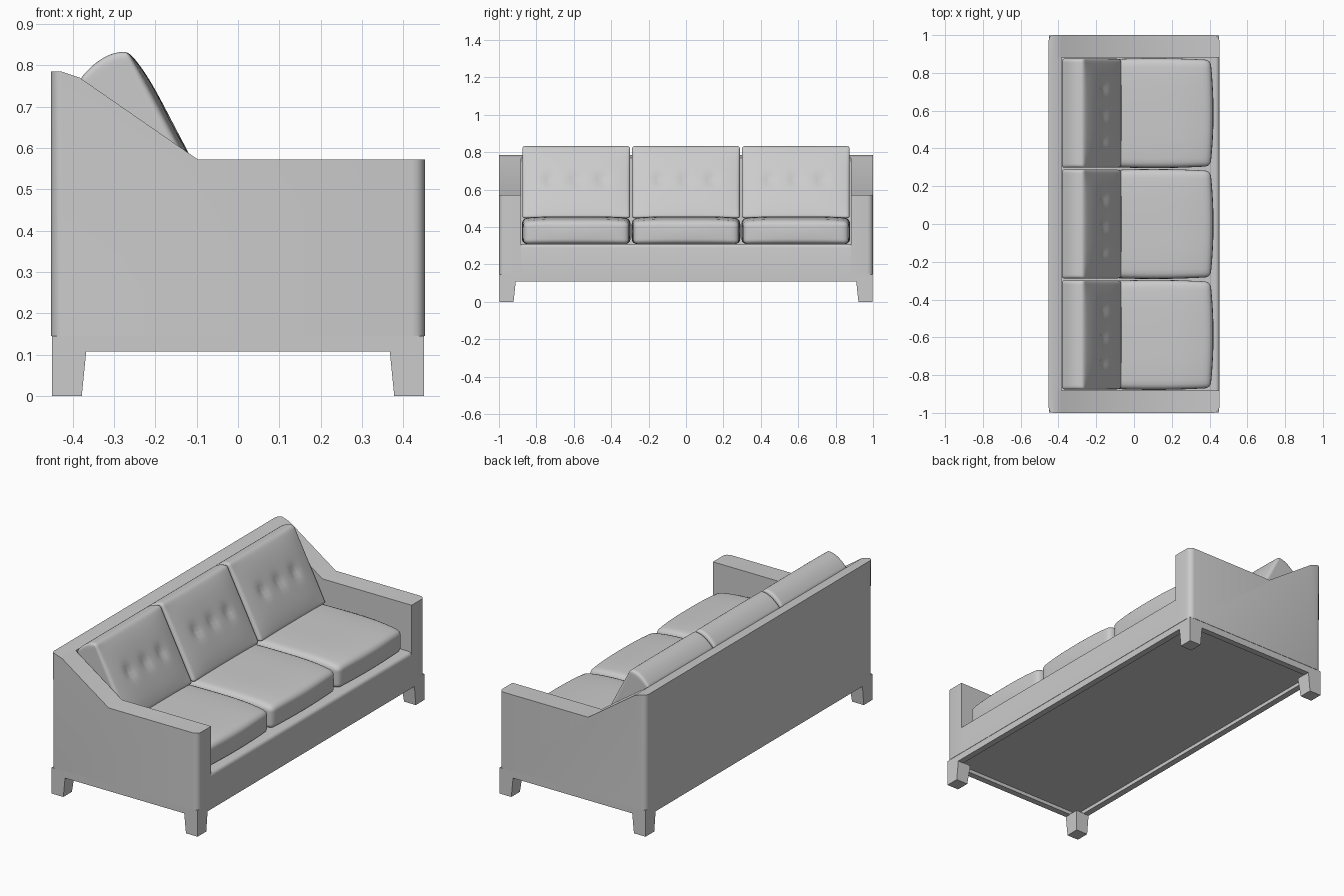
import bpy, bmesh, math
from mathutils import Vector

if "Cube" in bpy.data.objects:
    bpy.data.objects.remove(bpy.data.objects["Cube"])


def finish(bm, name, angle=35):
    bmesh.ops.recalc_face_normals(bm, faces=bm.faces[:])
    me = bpy.data.meshes.new(name)
    bm.to_mesh(me)
    bm.free()
    ob = bpy.data.objects.new(name, me)
    bpy.context.collection.objects.link(ob)
    bpy.ops.object.select_all(action='DESELECT')
    ob.select_set(True)
    bpy.context.view_layer.objects.active = ob
    bpy.ops.object.shade_smooth_by_angle(angle=math.radians(angle))
    return ob


def prism(name, profile, y0, y1, bevel_test=None, width=0.03):
    """Extrude an xz profile along y, optionally rounding chosen edges."""
    bm = bmesh.new()
    f = bm.faces.new([bm.verts.new((x, y0, z)) for x, z in profile])
    ext = bmesh.ops.extrude_face_region(bm, geom=[f])
    for v in ext['geom']:
        if isinstance(v, bmesh.types.BMVert):
            v.co.y = y1
    if bevel_test:
        edges = [e for e in bm.edges if bevel_test(e.verts[0].co, e.verts[1].co)]
        bmesh.ops.bevel(bm, geom=edges, offset=width, segments=4, profile=0.5, affect='EDGES')
    return finish(bm, name)


def box(name, x0, x1, y0, y1, z0, z1, **kw):
    return prism(name, [(x0, z0), (x1, z0), (x1, z1), (x0, z1)], y0, y1, **kw)


def cushion(name, half, r, shape, cuts=21):
    """Dense rounded box; shape maps normalised (u, v, w) to a position."""
    bm = bmesh.new()
    bmesh.ops.create_cube(bm, size=2)
    bmesh.ops.subdivide_edges(bm, edges=bm.edges[:], cuts=cuts, use_grid_fill=True)
    for vert in bm.verts:
        p = Vector([math.sin(c * math.pi / 2) * h for c, h in zip(vert.co, half)])
        inner = Vector([max(r - h, min(h - r, c)) for c, h in zip(p, half)])
        d = p - inner
        if d.length > 1e-7:
            p = inner + d.normalized() * r
        vert.co = shape(*[c / h for c, h in zip(p, half)])
    return finish(bm, name, 50)


# arms with raked tops, outer vertical corners rounded
ARM = [(-0.452, 0.145), (0.452, 0.145), (0.452, 0.572), (-0.097, 0.572),
       (-0.383, 0.77), (-0.428, 0.785), (-0.452, 0.785)]
for s, side in ((1, "left"), (-1, "right")):
    prism(side + "_arm", ARM, 0.882 * s, 1.0 * s,
          lambda a, b: abs(a.z - b.z) > 0.3 and abs(a.x - b.x) < 0.01
          and min(abs(a.y), abs(b.y)) > 0.99)

# back panel and seat deck between the arms
prism("back_panel", [(-0.452, 0.145), (-0.383, 0.145), (-0.383, 0.77),
                     (-0.428, 0.785), (-0.452, 0.785)], -0.882, 0.882)
box("seat_deck", -0.383, 0.452, -0.882, 0.882, 0.145, 0.31,
    bevel_test=lambda a, b: min(a.x, b.x) > 0.44 and min(a.z, b.z) > 0.3, width=0.02)

# base frame rails and recessed underside
for s, n in ((1, "front"), (-1, "rear")):
    box(n + "_base_rail", 0.415 * s, 0.45 * s, -0.998, 0.998, 0.108, 0.145)
for s, n in ((1, "left"), (-1, "right")):
    box(n + "_base_rail", -0.415, 0.415, 0.963 * s, 0.998 * s, 0.108, 0.145)
box("underside_panel", -0.416, 0.416, -0.964, 0.964, 0.128, 0.146)

# tapered legs
for sx, nx in ((1, "front"), (-1, "rear")):
    for sy, ny in ((1, "left"), (-1, "right")):
        bm = bmesh.new()
        bmesh.ops.create_cube(bm, size=2)
        for v in bm.verts:
            top = v.co.z > 0
            x = 0.45 if v.co.x > 0 else (0.367 if top else 0.378)
            y = 0.998 if v.co.y > 0 else (0.91 if top else 0.922)
            v.co = (x * sx, y * sy, 0.11 if top else 0)
        finish(bm, f"{nx}_{ny}_leg")


def seat_shape(yc):
    def f(u, v, w):
        x = 0.105 + 0.30 * u
        if u > 0:
            x += 0.016 * u * (1 - v * v) * (1 - 0.4 * w * w)
        y = yc + v * (0.281 + 0.010 * (1 - u * u) * (1 - 0.3 * w * w))
        t = (w + 1) / 2
        top = 0.457 - 0.022 * max(u, 0) ** 3 - 0.010 * v ** 4
        return Vector((x, y, 0.308 + t * (top - 0.308)))
    return f


FB, FT = Vector((-0.064, 0, 0.447)), Vector((-0.265, 0, 0.832))
BB, BT = Vector((-0.30, 0, 0.447)), Vector((-0.384, 0, 0.765))
NRM = Vector((0.885, 0, 0.465))


def back_shape(yc):
    def f(u, v, w):
        a, t = (u + 1) / 2, (w + 1) / 2
        p = BB.lerp(FB, a).lerp(BT.lerp(FT, a), t)
        p.z += 0.020 * (1 - u * u) * max(w, 0) ** 4        # crowned top
        p.y = yc + 0.288 * v
        # puffed front with three tufts
        puff = 0.016 * (1 - v ** 4) * (1 - w ** 4)
        for k in (-0.14, 0, 0.14):
            d2 = ((v * 0.288 - k) / 0.026) ** 2 + ((w - 0.05) * 0.21 / 0.035) ** 2
            puff -= 0.015 * math.exp(-d2)
        return p + NRM * puff * max(u, 0) ** 2
    return f


# three seat cushions and three back cushions
for i, n in ((-1, "right"), (0, "middle"), (1, "left")):
    cushion(n + "_seat_cushion", (0.30, 0.29, 0.072), 0.028, seat_shape(0.587 * i))
    cushion(n + "_back_cushion", (0.08, 0.29, 0.21), 0.014, back_shape(0.587 * i), 31)
